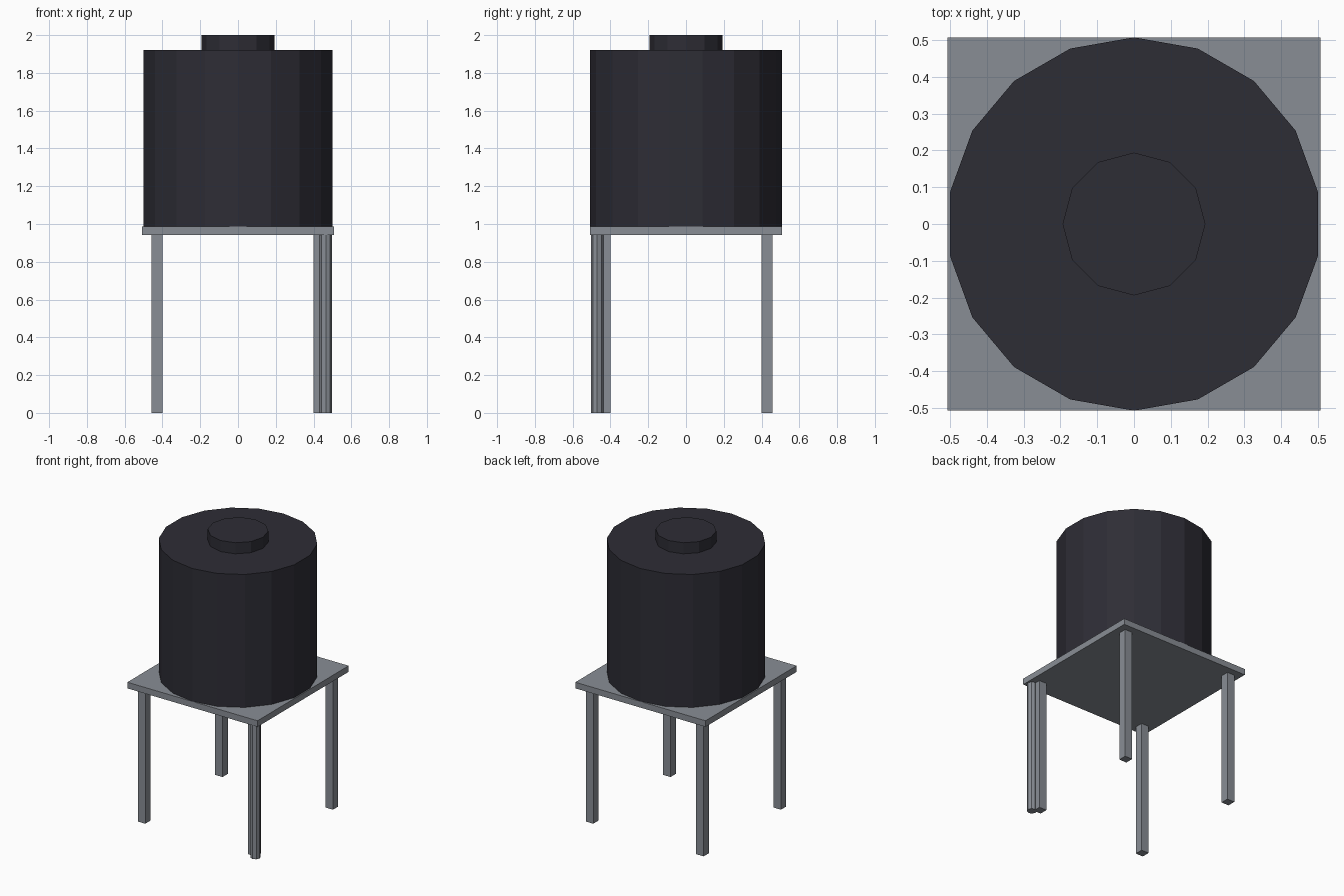
import bpy, math

if "Cube" in bpy.data.objects:
    bpy.data.objects.remove(bpy.data.objects["Cube"])


def material(name, rgb):
    m = bpy.data.materials.new(name)
    m.diffuse_color = (*rgb, 1.0)
    m.use_nodes = True
    m.node_tree.nodes["Principled BSDF"].inputs["Base Color"].default_value = m.diffuse_color
    return m


grey = material("grey metal", (0.25, 0.27, 0.30))
dark = material("dark plastic", (0.027, 0.026, 0.036))


def add(name, verts, faces, mat):
    me = bpy.data.meshes.new(name)
    me.from_pydata(verts, [], faces)
    me.materials.append(mat)
    ob = bpy.data.objects.new(name, me)
    bpy.context.collection.objects.link(ob)


def prism(name, sides, r, x, y, z0, z1, mat, turn=0.0):
    """Upright flat-sided prism, first corner towards +y plus turn."""
    ang = [math.pi / 2 + turn + 2 * math.pi * i / sides for i in range(sides)]
    verts = [(x + r * math.cos(a), y + r * math.sin(a), z)
             for z in (z0, z1) for a in ang]
    faces = [(i, (i + 1) % sides, sides + (i + 1) % sides, sides + i)
             for i in range(sides)]
    faces += [tuple(reversed(range(sides))), tuple(range(sides, 2 * sides))]
    add(name, verts, faces, mat)


def square(name, half, x, y, z0, z1, mat):
    prism(name, 4, half * math.sqrt(2), x, y, z0, z1, mat, math.pi / 4)


# Stand: platform and four legs
square("platform", 0.507, 0, 0, 0.943, 0.986, grey)
for sy, row in ((-1, "front"), (1, "back")):
    for sx, side in ((-1, "left"), (1, "right")):
        square(f"{row}_{side}_leg", 0.029, sx * 0.43, sy * 0.43, 0, 0.945, grey)

# Drain pipe beside the front right leg
prism("drain_pipe", 8, 0.033, 0.465, -0.47, 0, 0.945, grey)

# Tank and lid
prism("tank", 18, 0.507, 0, 0, 0.984, 1.922, dark)
prism("lid", 12, 0.194, 0, 0, 1.92, 2.0, dark)
